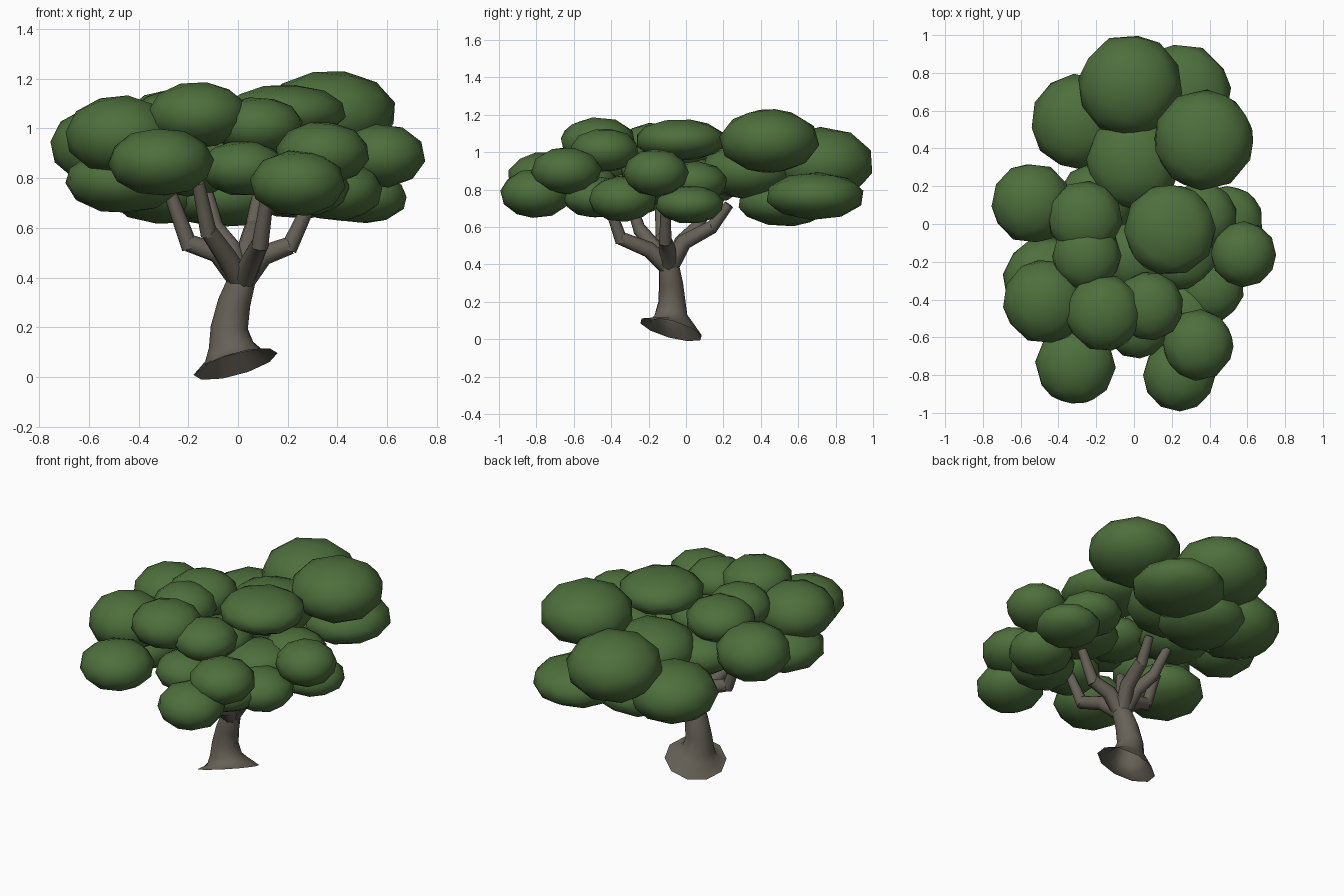
import bpy, bmesh, math, random
from mathutils import Vector, Matrix, Euler

random.seed(4)


def material(name, rgb):
    m = bpy.data.materials.new(name)
    m.diffuse_color = (*rgb, 1)
    return m


LEAF = material("leaf green", (0.075, 0.16, 0.045))
BARK = material("bark grey brown", (0.135, 0.12, 0.095))


def finish(bm, name, mat, angle):
    bmesh.ops.recalc_face_normals(bm, faces=bm.faces)
    me = bpy.data.meshes.new(name)
    bm.to_mesh(me)
    bm.free()
    me.materials.append(mat)
    ob = bpy.data.objects.new(name, me)
    bpy.context.collection.objects.link(ob)
    bpy.ops.object.select_all(action='DESELECT')
    ob.select_set(True)
    bpy.context.view_layer.objects.active = ob
    bpy.ops.object.shade_smooth_by_angle(angle=math.radians(angle))
    return ob


def tube(name, points, radii, sides=8, first_normal=None):
    """Tube through points, one radius each; the start is left open if tilted."""
    pts = [Vector(p) for p in points]
    bm = bmesh.new()
    rings = []
    for i, (p, r) in enumerate(zip(pts, radii)):
        d = (pts[min(i + 1, len(pts) - 1)] - pts[max(i - 1, 0)]).normalized()
        if i == 0 and first_normal:
            d = Vector(first_normal).normalized()
        # carry a fixed side direction so the rings do not twist
        side = Vector((1, 0, 0)) if abs(d.x) < 0.8 else Vector((0, 1, 0))
        if rings:
            side = last
        u = (side - d * side.dot(d)).normalized()
        last = u
        v = d.cross(u)
        rings.append([bm.verts.new(p + r * (math.cos(a) * u + math.sin(a) * v))
                      for a in (2 * math.pi * k / sides for k in range(sides))])
    for a, b in zip(rings, rings[1:]):
        for k in range(sides):
            n = (k + 1) % sides
            bm.faces.new((a[k], a[n], b[n], b[k]))
    if not first_normal:
        bm.faces.new(rings[0][::-1])
    bm.faces.new(rings[-1])
    return finish(bm, name, BARK, 60)


# Trunk with a tilted, flared, open foot
tube("trunk",
     [(-0.01, -0.08, 0.053), (-0.02, -0.08, 0.09), (-0.028, -0.08, 0.13),
      (-0.035, -0.075, 0.2), (-0.015, -0.08, 0.3), (0.015, -0.09, 0.39),
      (0.02, -0.095, 0.44)],
     [0.175, 0.115, 0.09, 0.075, 0.066, 0.056, 0.04], 10, (-0.28, 0.28, 1))

# Main branches: elbow, end, then the tip of the thinner twig
FORK = (0.015, -0.09, 0.38)
branches = [
    ((-0.08, -0.12, 0.5), (-0.2, -0.13, 0.54), (-0.28, -0.14, 0.76)),
    ((-0.05, -0.17, 0.49), (-0.12, -0.25, 0.59), (-0.16, -0.31, 0.78)),
    ((0.06, -0.2, 0.48), (0.09, -0.35, 0.54), (0.12, -0.42, 0.74)),
    ((0.1, -0.1, 0.49), (0.21, -0.11, 0.53), (0.29, -0.11, 0.7)),
    ((0.04, -0.01, 0.52), (0.06, 0.14, 0.6), (0.08, 0.23, 0.72)),
    ((-0.03, -0.02, 0.52), (-0.09, 0.06, 0.6), (-0.13, 0.14, 0.76)),
]
for i, (elbow, end, tip) in enumerate(branches, 1):
    tube(f"branch_{i}", [FORK, elbow, end], [0.048, 0.043, 0.036])
    start = Vector(end) - (Vector(tip) - Vector(end)) * 0.1
    tube(f"twig_{i}", [start, tip], [0.034, 0.026])

# Leaf clumps: x, y, z, radius across, radius in height
clumps = [
    (-0.02, 0.73, 0.94, 0.27, 0.19), (0.25, 0.69, 0.765, 0.26, 0.125),
    (0.37, 0.445, 1.06, 0.262, 0.17), (-0.29, 0.54, 0.78, 0.25, 0.165),
    (-0.06, 0.53, 0.73, 0.25, 0.125), (0.0, 0.33, 0.9, 0.25, 0.15),
    (-0.54, 0.11, 0.93, 0.21, 0.16), (-0.26, 0.03, 1.03, 0.195, 0.125),
    (0.19, -0.03, 1.065, 0.24, 0.11), (0.5, 0.02, 0.72, 0.18, 0.1),
    (0.36, 0.04, 0.84, 0.18, 0.11), (0.58, -0.16, 0.89, 0.17, 0.125),
    (-0.25, -0.17, 1.03, 0.18, 0.125), (-0.16, -0.47, 1.055, 0.2, 0.13),
    (0.08, -0.435, 1.01, 0.18, 0.115), (-0.47, -0.41, 0.97, 0.22, 0.16),
    (-0.46, -0.3, 0.79, 0.23, 0.13), (-0.31, -0.745, 0.865, 0.208, 0.135),
    (0.24, -0.8, 0.78, 0.188, 0.13), (0.34, -0.64, 0.9, 0.185, 0.125),
    (0.02, -0.54, 0.84, 0.17, 0.11), (0.4, -0.34, 0.75, 0.18, 0.12),
    (0.27, -0.48, 0.76, 0.18, 0.11), (0.25, -0.15, 0.82, 0.2, 0.1),
    (-0.2, 0.12, 0.85, 0.2, 0.12), (0.0, -0.17, 0.9, 0.18, 0.11),
]
for i, (x, y, z, r, h) in enumerate(clumps, 1):
    bm = bmesh.new()
    bmesh.ops.create_icosphere(bm, subdivisions=2, radius=1.03)
    turn = Euler([random.uniform(0, 6.28) for _ in range(3)]).to_matrix().to_4x4()
    bm.transform(Matrix.Translation((x, y, z)) @ Matrix.Diagonal((r, r, h, 1)) @ turn)
    finish(bm, f"leaf_clump_{i}", LEAF, 80)
